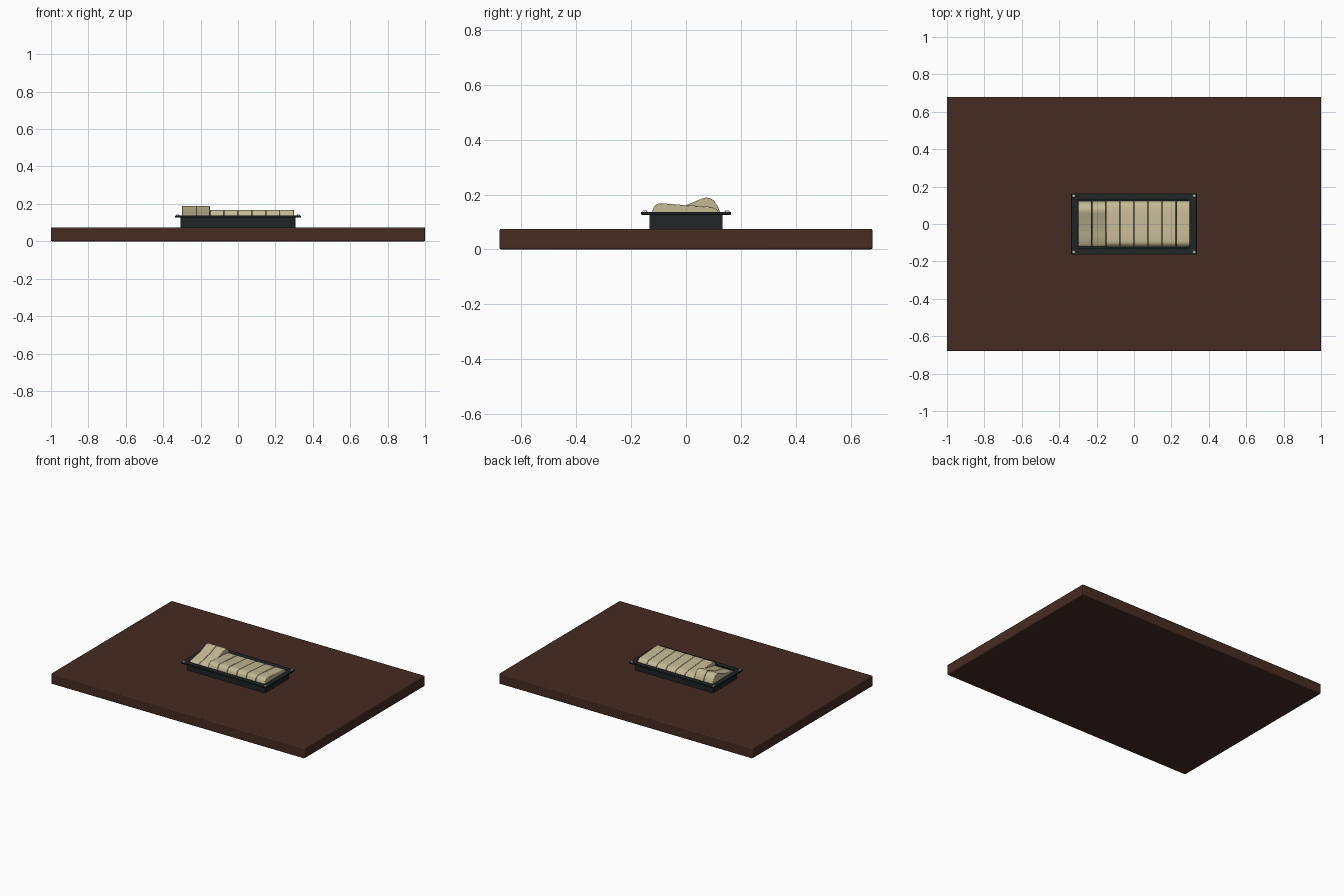
import bpy, bmesh, math

if "Cube" in bpy.data.objects:
    bpy.data.objects.remove(bpy.data.objects["Cube"])


def material(name, rgb):
    m = bpy.data.materials.new(name)
    m.diffuse_color = (*rgb, 1)
    m.use_nodes = True
    m.node_tree.nodes["Principled BSDF"].inputs["Base Color"].default_value = m.diffuse_color
    return m


WOOD = material("dark brown wood", (0.062, 0.025, 0.016))
BLACK = material("charcoal plastic", (0.014, 0.018, 0.019))
CREAM = material("cream plastic", (0.56, 0.49, 0.30))
STEEL = material("pale steel", (0.60, 0.62, 0.58))


def finish(name, bm, mat, bevel=0, segments=2):
    bmesh.ops.recalc_face_normals(bm, faces=bm.faces)
    me = bpy.data.meshes.new(name)
    bm.to_mesh(me)
    bm.free()
    me.materials.append(mat)
    ob = bpy.data.objects.new(name, me)
    bpy.context.collection.objects.link(ob)
    if bevel:
        mod = ob.modifiers.new("rounded edges", "BEVEL")
        mod.width, mod.segments = bevel, segments
        mod.limit_method, mod.angle_limit = "ANGLE", math.radians(40)
    bpy.ops.object.select_all(action="DESELECT")
    ob.select_set(True)
    bpy.context.view_layer.objects.active = ob
    bpy.ops.object.shade_smooth_by_angle(angle=math.radians(30))
    return ob


def box(name, mat, x, y, z0, z1, bevel=0):
    bm = bmesh.new()
    bmesh.ops.create_cube(bm, size=1)
    for v in bm.verts:
        v.co = (v.co.x * 2 * x, v.co.y * 2 * y, z0 + (v.co.z + 0.5) * (z1 - z0))
    return finish(name, bm, mat, bevel)


def ring(name, mat, profile, bevel=0):
    """Rectangular frame swept from a closed profile of (half x, half y, z)."""
    bm = bmesh.new()
    loops = [[bm.verts.new((sx * x, sy * y, z))
              for sx, sy in ((-1, -1), (1, -1), (1, 1), (-1, 1))] for x, y, z in profile]
    for i, a in enumerate(loops):
        b = loops[(i + 1) % len(loops)]
        for j in range(4):
            k = (j + 1) % 4
            bm.faces.new((a[j], a[k], b[k], b[j]))
    return finish(name, bm, mat, bevel)


def rocker(name, profile, x0, x1):
    """Switch key: side profile of (y, z) extruded along x."""
    bm = bmesh.new()
    ends = [[bm.verts.new((x, y, z)) for y, z in profile] for x in (x0, x1)]
    n = len(profile)
    bm.faces.new(ends[0])
    bm.faces.new(ends[1])
    for i in range(n):
        j = (i + 1) % n
        bm.faces.new((ends[0][i], ends[0][j], ends[1][j], ends[1][i]))
    return finish(name, bm, CREAM, 0.003)


# Board and switch housing
box("board", WOOD, 1.0, 0.68, 0.0, 0.075, 0.006)
box("housing", BLACK, 0.308, 0.134, 0.07, 0.128)

# Mounting flange with a raised inner lip
ring("flange", BLACK, [(0.336, 0.164, 0.126), (0.336, 0.164, 0.137),
                       (0.302, 0.130, 0.137), (0.302, 0.130, 0.126)], 0.002)

# Rocker keys: the two left ones are pressed the other way
FRONT_UP = [(-0.124, 0.126), (-0.121, 0.146), (-0.114, 0.159), (-0.104, 0.166),
            (-0.092, 0.168), (-0.05, 0.165), (0.0, 0.161), (0.05, 0.158),
            (0.09, 0.155), (0.106, 0.150), (0.116, 0.142), (0.124, 0.126)]
BACK_UP = [(-0.122, 0.126), (-0.118, 0.132), (-0.108, 0.139), (-0.06, 0.149),
           (0.0, 0.161), (0.055, 0.184), (0.072, 0.189), (0.088, 0.187),
           (0.102, 0.177), (0.114, 0.160), (0.122, 0.142), (0.124, 0.126)]
for i in range(8):
    left = -0.3 + i * 0.075
    rocker(f"rocker_key_{i + 1}", BACK_UP if i < 2 else FRONT_UP,
           left + 0.001, left + 0.074)

# Corner screws
for i, (sx, sy) in enumerate(((-1, -1), (1, -1), (1, 1), (-1, 1))):
    bm = bmesh.new()
    bmesh.ops.create_cone(bm, cap_ends=True, segments=16, radius1=0.010, radius2=0.007, depth=0.006)
    bmesh.ops.translate(bm, verts=bm.verts, vec=(sx * 0.322, sy * 0.150, 0.139))
    finish(f"corner_screw_{i + 1}", bm, STEEL)
